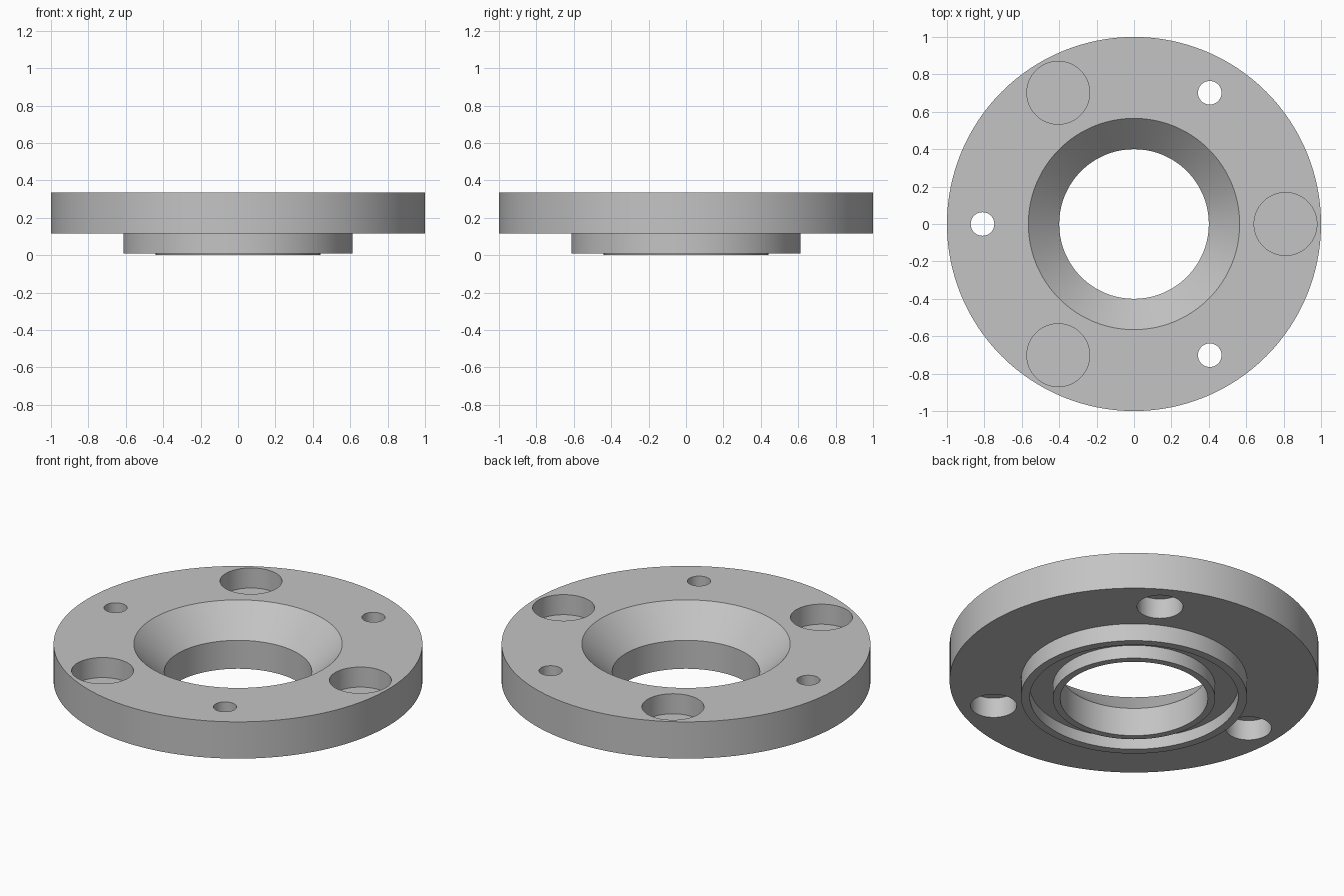
import bpy, bmesh, math
from mathutils import Matrix

if "Cube" in bpy.data.objects:
    bpy.data.objects.remove(bpy.data.objects["Cube"])

TOP, UNDER = 0.335, 0.115      # flange faces
BOLT_RADIUS = 0.81             # circle carrying all the holes
POCKET_DEPTH = 0.12

# Plain grey metal
grey = bpy.data.materials.new("grey_metal")
grey.use_nodes = True
colour = (0.55, 0.55, 0.55, 1)
grey.diffuse_color = colour
grey.node_tree.nodes["Principled BSDF"].inputs["Base Color"].default_value = colour


def add_object(name, bm):
    mesh = bpy.data.meshes.new(name)
    bmesh.ops.recalc_face_normals(bm, faces=bm.faces)
    bm.to_mesh(mesh)
    bm.free()
    mesh.materials.append(grey)
    obj = bpy.data.objects.new(name, mesh)
    bpy.context.collection.objects.link(obj)
    return obj


def lathe(name, profile, steps=128):
    """Spin a closed (radius, height) profile around z."""
    bm = bmesh.new()
    verts = [bm.verts.new((r, 0, z)) for r, z in profile]
    edges = [bm.edges.new((v, verts[i - 1])) for i, v in enumerate(verts)]
    bmesh.ops.spin(bm, geom=verts + edges, cent=(0, 0, 0), axis=(0, 0, 1),
                   angle=math.tau, steps=steps, use_merge=True)
    bmesh.ops.remove_doubles(bm, verts=bm.verts, dist=1e-5)
    return add_object(name, bm)


def drill(target, radius, z0, z1, first_angle):
    """Cut three equally spaced round holes on the bolt circle."""
    bm = bmesh.new()
    for i in range(3):
        a = math.radians(first_angle + 120 * i)
        place = Matrix.Translation((BOLT_RADIUS * math.cos(a),
                                    BOLT_RADIUS * math.sin(a), (z0 + z1) / 2))
        bmesh.ops.create_cone(bm, cap_ends=True, segments=64, radius1=radius,
                              radius2=radius, depth=z1 - z0, matrix=place)
    cutter = add_object("hole_cutter", bm)
    cutter.hide_render = True
    mod = target.modifiers.new("holes", 'BOOLEAN')
    mod.operation, mod.solver, mod.object = 'DIFFERENCE', 'EXACT', cutter
    bpy.context.view_layer.objects.active = target
    bpy.ops.object.modifier_apply(modifier=mod.name)
    bpy.data.objects.remove(cutter)


# Flange with conical mouth, bore, lip, ring groove and hub
flange = lathe("flange", [
    (0.565, TOP), (1.0, TOP), (1.0, UNDER), (0.613, UNDER),   # disc
    (0.613, 0.01), (0.565, 0.01),                             # hub rim
    (0.565, 0.08), (0.44, 0.08),                              # ring groove
    (0.44, 0.0), (0.4, 0.0), (0.4, 0.17),                     # lip and bore
])

# Blind pockets in the top, counterbored through holes from below
drill(flange, 0.168, TOP - POCKET_DEPTH, TOP + 0.1, 0)
drill(flange, 0.125, UNDER - 0.1, UNDER + POCKET_DEPTH, 60)
drill(flange, 0.063, UNDER - 0.1, TOP + 0.1, 60)

# Smooth round walls, crisp edges
bpy.ops.object.select_all(action='DESELECT')
flange.select_set(True)
bpy.context.view_layer.objects.active = flange
bpy.ops.object.shade_smooth_by_angle(angle=math.radians(30))
